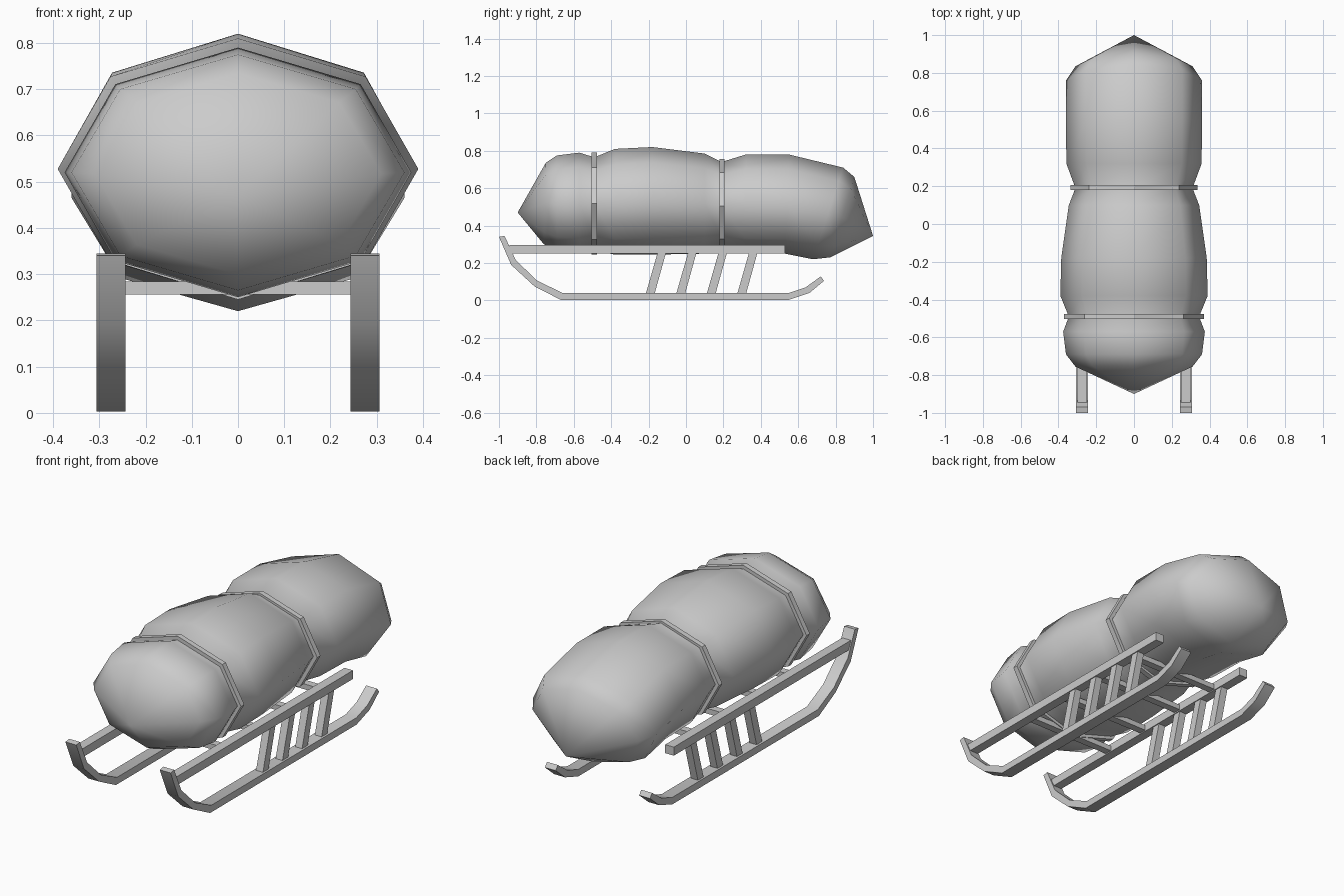
import bpy, bmesh, math

old = bpy.data.objects.get("Cube")
if old:
    bpy.data.objects.remove(old, do_unlink=True)

grey = bpy.data.materials.new("plain grey")
grey.use_nodes = True
grey.diffuse_color = (0.6, 0.6, 0.6, 1)
grey.node_tree.nodes["Principled BSDF"].inputs["Base Color"].default_value = (0.6, 0.6, 0.6, 1)


def loft(name, rings, closed=False, tips=None, smooth=None):
    """Skin a row of equal rings; ends are closed by tips or flat caps."""
    bm = bmesh.new()
    rows = [[bm.verts.new(p) for p in ring] for ring in rings]
    n = len(rows[0])
    pairs = list(zip(rows, rows[1:])) + ([(rows[-1], rows[0])] if closed else [])
    for a, b in pairs:
        for i in range(n):
            j = (i + 1) % n
            bm.faces.new((a[i], a[j], b[j], b[i]))
    if tips:
        for row, tip in zip((rows[0], rows[-1]), tips):
            t = bm.verts.new(tip)
            for i in range(n):
                bm.faces.new((row[i], row[(i + 1) % n], t))
    elif not closed:
        bm.faces.new(rows[0])
        bm.faces.new(rows[-1])
    bmesh.ops.recalc_face_normals(bm, faces=bm.faces)
    mesh = bpy.data.meshes.new(name)
    bm.to_mesh(mesh)
    bm.free()
    mesh.materials.append(grey)
    ob = bpy.data.objects.new(name, mesh)
    bpy.context.collection.objects.link(ob)
    if smooth:
        bpy.ops.object.select_all(action='DESELECT')
        ob.select_set(True)
        bpy.context.view_layer.objects.active = ob
        bpy.ops.object.shade_smooth_by_angle(angle=math.radians(smooth))
    return ob


def octagon(y_top, half_width, top, y_bottom, bottom):
    ring = []
    for k in range(8):
        a = k * math.pi / 4
        f = (1 + math.cos(a)) / 2
        ring.append((half_width * math.sin(a),
                     y_bottom + (y_top - y_bottom) * f,
                     bottom + (top - bottom) * f))
    return ring


def slat(name, side_pairs, x, width, smooth=None, mirror=True):
    """Bar of constant width whose side outline is given as (y, z) pairs."""
    lo, hi = x - width / 2, x + width / 2
    rings = [[(lo, *a), (hi, *a), (hi, *b), (lo, *b)] for a, b in side_pairs]
    ob = loft(name, rings, smooth=smooth)
    if mirror:
        m = ob.modifiers.new("Mirror", 'MIRROR')
        m.use_axis[0] = True
        m.use_mirror_merge = False
    return ob


# Bundle: octagonal sections pinched in at the two straps
sections = [
    (-.75, .31, .735, -.76, .30),
    (-.69, .36, .775, -.69, .265),
    (-.57, .375, .79, -.57, .25),
    (-.49, .345, .765, -.49, .265),
    (-.38, .39, .81, -.38, .245),
    (-.18, .385, .82, -.18, .245),
    (.10, .345, .785, .10, .25),
    (.19, .31, .74, .19, .27),
    (.32, .358, .78, .32, .255),
    (.55, .36, .78, .53, .25),
    (.84, .36, .71, .68, .22),
    (.90, .31, .66, .77, .23),
]
loft("bundle", [octagon(*s) for s in sections],
     tips=((0, -.9, .47), (0, 1, .345)), smooth=75)

# Straps: thin octagonal hoops round the bundle
for name, y, w, top, bottom in (("front_strap", -.49, .37, .79, .245),
                                ("back_strap", .193, .337, .757, .255)):
    h, t = .014, .04
    outer = [octagon(v, w, top, v, bottom) for v in (y - h, y + h)]
    inner = [octagon(v, w - t, top - t, v, bottom + t) for v in (y + h, y - h)]
    loft(name, outer + inner, closed=True)

# Runners: curled up at the front, slightly raised at the back
slat("runners", [
    ((-1, .34), (-.97, .345)),
    ((-.935, .19), (-.91, .215)),
    ((-.81, .075), (-.795, .105)),
    ((-.67, .003), (-.66, .04)),
    ((.55, .003), (.55, .04)),
    ((.66, .04), (.64, .07)),
    ((.738, .105), (.72, .128)),
], .275, .063, smooth=50)

# Top rails
slat("rails", [((-.945, .25), (-.945, .295)), ((.53, .25), (.53, .295))], .275, .05)

# Slanted struts between runners and rails
for i in range(4):
    y = -.215 + i * .163
    slat(f"strut_{i + 1}", [((y, .035), (y + .047, .035)),
                            ((y + .063, .255), (y + .108, .255))], .275, .04)

# Cross bars joining the rails
for i in range(4):
    y = -.52 + i * .27
    slat(f"cross_bar_{i + 1}", [((y, .256), (y, .284)),
                                ((y + .04, .256), (y + .04, .284))],
         0, .52, mirror=False)
